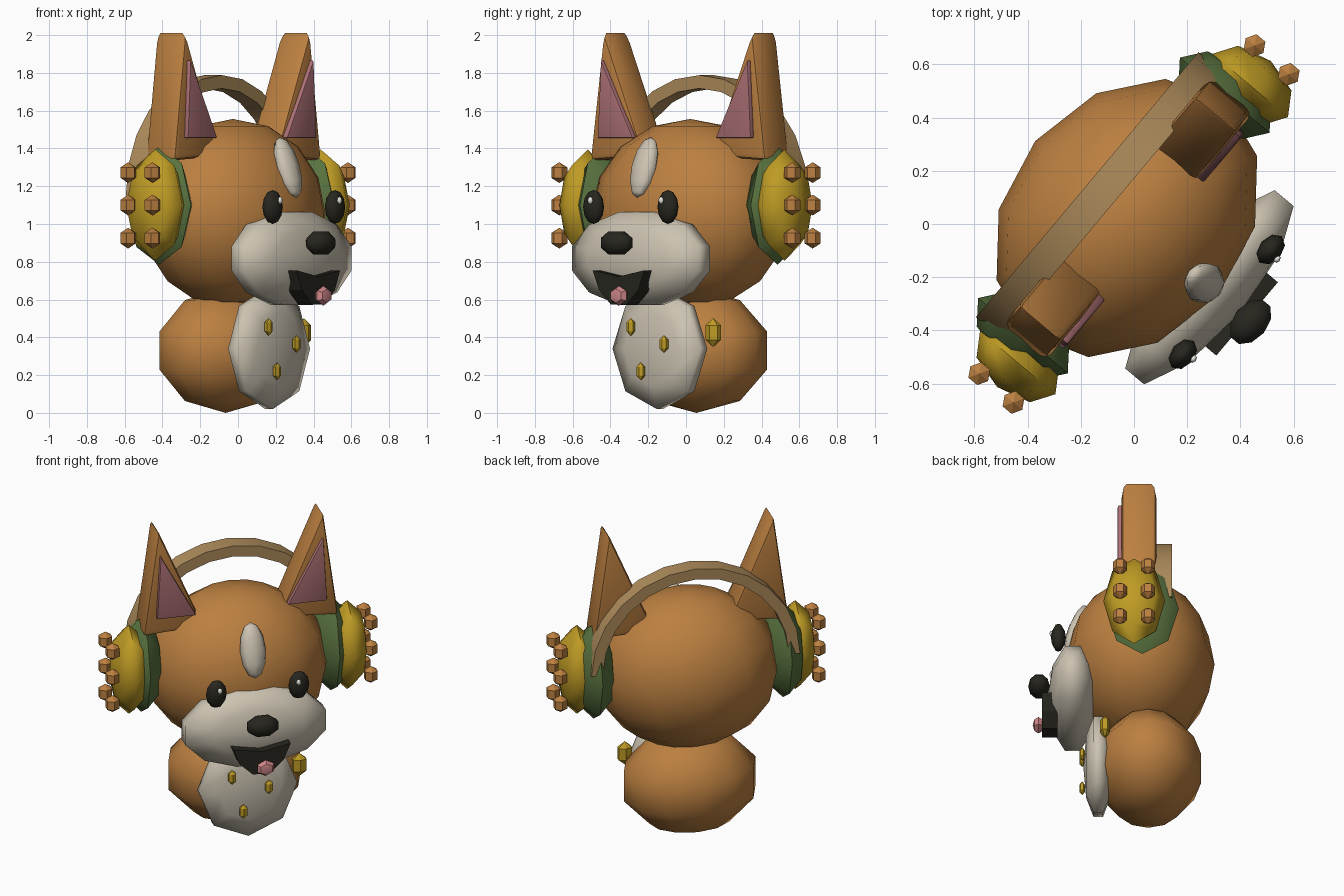
import bpy, bmesh, math
from mathutils import Matrix, Vector

if "Cube" in bpy.data.objects:
    bpy.data.objects.remove(bpy.data.objects["Cube"])

# The figure is built facing -y, then turned about z
TURN = Matrix.Rotation(math.radians(50), 4, 'Z')


def mat(name, r, g, b):
    m = bpy.data.materials.new(name)
    m.diffuse_color = (r, g, b, 1)
    m.use_nodes = True
    m.node_tree.nodes["Principled BSDF"].inputs["Base Color"].default_value = m.diffuse_color
    return m


ORANGE = mat("orange fur", .50, .215, .052)
CREAM = mat("cream fur", .60, .545, .44)
GREEN = mat("green pad", .10, .17, .05)
YELLOW = mat("golden yellow", .52, .33, .018)
TAN = mat("tan band", .42, .26, .105)
PINK = mat("ear pink", .42, .165, .18)
TONGUE = mat("tongue pink", .62, .24, .25)
BLACK = mat("near black", .02, .019, .013)
WHITE = mat("eye white", .8, .8, .75)


def finish(name, bm, material, smooth=None):
    bmesh.ops.recalc_face_normals(bm, faces=bm.faces)
    bm.transform(TURN)
    me = bpy.data.meshes.new(name)
    bm.to_mesh(me)
    bm.free()
    me.materials.append(material)
    ob = bpy.data.objects.new(name, me)
    bpy.context.collection.objects.link(ob)
    if smooth is not None:
        bpy.ops.object.select_all(action='DESELECT')
        ob.select_set(True)
        bpy.context.view_layer.objects.active = ob
        bpy.ops.object.shade_smooth_by_angle(angle=math.radians(smooth))
    return ob


def ball(name, material, loc, size, segs=12, rings=8, axis='Z', phase=0, tilt=0, smooth=70):
    """Low-poly ellipsoid; loc = (side, forward, up), axis = pole direction."""
    bm = bmesh.new()
    bmesh.ops.create_uvsphere(bm, u_segments=segs, v_segments=rings, radius=1)
    bm.transform(Matrix.Rotation(math.radians(phase), 4, 'Z'))
    if axis != 'Z':
        bm.transform(Matrix.Rotation(math.pi / 2, 4, 'X' if axis == 'Y' else 'Y'))
    bm.transform(Matrix.Diagonal((*size, 1)))
    bm.transform(Matrix.Rotation(math.radians(tilt), 4, 'X'))
    bm.transform(Matrix.Translation((loc[0], -loc[1], loc[2])))
    return finish(name, bm, material, smooth)


def plate(name, material, outline, back, front, bevel=0, smooth=None):
    """Extrude a (side, up) outline between two forward depths."""
    bm = bmesh.new()
    face = bm.faces.new([bm.verts.new((u, -back, z)) for u, z in outline])
    ext = bmesh.ops.extrude_face_region(bm, geom=[face])
    verts = [v for v in ext['geom'] if isinstance(v, bmesh.types.BMVert)]
    bmesh.ops.translate(bm, verts=verts, vec=(0, back - front, 0))
    bmesh.ops.recalc_face_normals(bm, faces=bm.faces)
    if bevel:
        bmesh.ops.bevel(bm, geom=bm.edges[:], offset=bevel, segments=2,
                        profile=.5, affect='EDGES')
    return finish(name, bm, material, smooth)


# Head and body
ball("head", ORANGE, (0, -.035, 1.053), (.57, .45, .503))
ball("body", ORANGE, (0, -.085, .33), (.43, .335, .33), 12, 5)
ball("belly_patch", CREAM, (0, .215, .34), (.32, .09, .335), 8, 5, 'Y')

# Muzzle, forehead blaze, nose, mouth and tongue
ball("muzzle", CREAM, (0, .37, .817), (.476, .15, .267), 12, 5, 'Y', phase=15)
ball("forehead_blaze", CREAM, (0, .345, 1.30), (.08, .05, .17), 8, 6, tilt=-20)
ball("nose", BLACK, (0, .572, .9), (.105, .065, .07), 8, 5, 'Y', phase=22.5)
plate("mouth", BLACK, [(-.18, .755), (0, .722), (.18, .755), (.135, .65),
                       (.055, .575), (-.055, .575), (-.135, .65)], .46, .555)
ball("tongue", TONGUE, (.018, .575, .62), (.06, .035, .053), 6, 4, 'Y', smooth=40)

for s, side in ((-1, "left"), (1, "right")):
    # Eyes with highlights
    ball(side + "_eye", BLACK, (s * .257, .455, 1.09), (.065, .045, .09), 8, 6)
    ball(side + "_eye_highlight", WHITE, (s * .245, .497, 1.125), (.016, .012, .02), 6, 4)

    # Ears with pink lining
    ear = [(.61, 1.335), (.23, 1.36), (.515, 2.028)]
    plate(side + "_ear", ORANGE, [(s * u, z) for u, z in ear], -.135, .075, .03, 40)
    lining = [(.53, 1.455), (.285, 1.455), (.507, 1.87)]
    plate(side + "_ear_lining", PINK, [(s * u, z) for u, z in lining], .06, .1, .008, 40)

    # Headphone cushion, cup and studs
    ball(side + "_cushion", GREEN, (s * .59, -.05, 1.1), (.12, .22, .315), 8, 4, 'X')
    ball(side + "_cup", YELLOW, (s * .68, 0, 1.1), (.12, .185, .295), 8, 4, 'X')
    for i, z in enumerate((.925, 1.1, 1.272)):
        for j, d in enumerate((-.084, .084)):
            ball(f"{side}_stud_{i}{j}", ORANGE, (s * .805, d, z), (.05, .05, .055), 6, 3, smooth=30)

# Headband: rectangular section swept along an arch
bm = bmesh.new()
rows = []
STEPS = 12
for i in range(STEPS + 1):
    a = math.pi * i / STEPS
    row = []
    for t, d in ((-.035, -.23), (-.035, -.11), (.035, -.11), (.035, -.23)):
        row.append(bm.verts.new(((.615 + t) * math.cos(a), -d, 1.15 + (.603 + t) * math.sin(a))))
    rows.append(row)
for p, q in zip(rows, rows[1:]):
    for k in range(4):
        bm.faces.new((p[k], p[(k + 1) % 4], q[(k + 1) % 4], q[k]))
bm.faces.new(rows[0])
bm.faces.new(rows[-1])
finish("headband", bm, TAN, 40)

# Small gold dots on the belly and one larger tag at the side
for i, (u, z) in enumerate(((-.12, .455), (.11, .365), (-.05, .22))):
    ball(f"belly_dot_{i}", YELLOW, (u, .312, z), (.03, .02, .047), 6, 3, smooth=30)
ball("side_tag", YELLOW, (.335, .175, .425), (.055, .035, .077), 6, 3, smooth=30)
